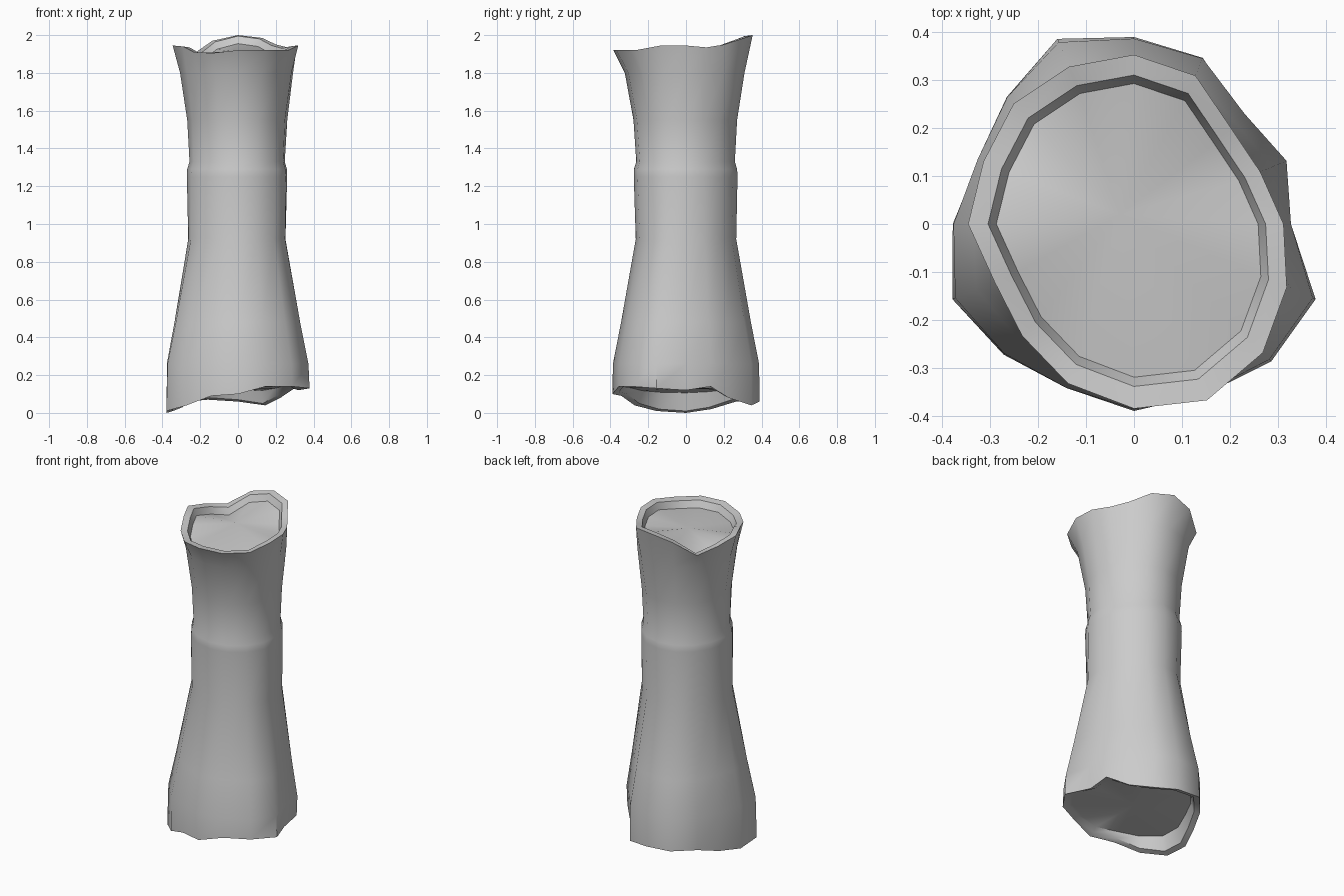
import bpy, bmesh, math

if "Cube" in bpy.data.objects:
    bpy.data.objects.remove(bpy.data.objects["Cube"])

N = 16  # sides, counter-clockwise from +x

# Irregular radius and height of the ragged ends, one value per side
base_r = [.32, .34, .318, .375, .39, .418, .375, .35, .378, .41, .385, .37, .39, .385, .405, .41]
base_z = [.12, .14, .08, .04, .06, .07, .06, .02, 0, .01, .04, .09, .10, .14, .14, .13]
top_r = [.312, .285, .285, .335, .353, .355, .355, .34, .346, .315, .33, .36, .385, .398, .38, .345]
top_z = [1.945, 1.935, 1.95, 1.985, 2.0, 1.97, 1.89, 1.92, 1.945, 1.94, 1.91, 1.905, 1.92, 1.92, 1.92, 1.945]
base_mean = sum(base_r) / N

# Trunk rings: height, mean radius, how much of the base / top outline shows
trunk = [(.26, .375, .85, 0), (.48, .335, .7, 0), (.92, .263, .3, 0),
         (1.25, .27, .15, .15), (1.29, .268, .1, .2), (1.33, .256, .1, .2),
         (1.55, .268, 0, .3), (1.80, .305, 0, .5)]
top_mean = sum(top_r) / N


def ring(bm, radii, heights):
    verts = []
    for i in range(N):
        a = 2 * math.pi * i / N
        verts.append(bm.verts.new((radii[i] * math.cos(a), radii[i] * math.sin(a), heights[i])))
    return verts


def bridge(bm, a, b):
    for i in range(N):
        j = (i + 1) % N
        bm.faces.new((a[i], a[j], b[j], b[i]))


def scaled(values, s):
    return [v * s for v in values]


def raised(values, d):
    return [v + d for v in values]


bm = bmesh.new()

# Recessed lower rim
rings = [ring(bm, scaled(base_r, .86), [.11 + .3 * (z - .08) + .02 for z in base_z]),
         ring(bm, scaled(base_r, .91), raised(base_z, .01)),
         ring(bm, base_r, base_z)]

# Waisted outer wall
for z, r, kb, kt in trunk:
    rad = [r * (1 + kb * (base_r[i] / base_mean - 1) + kt * (top_r[i] / top_mean - 1))
           for i in range(N)]
    rings.append(ring(bm, rad, [z] * N))

# Ragged upper lip turning inwards
rings += [ring(bm, top_r, top_z),
          ring(bm, scaled(top_r, .88), raised(top_z, -.005)),
          ring(bm, scaled(top_r, .83), raised(top_z, -.045))]
for a, b in zip(rings, rings[1:]):
    bridge(bm, a, b)

# Fan caps closing both ends
low = bm.verts.new((0, 0, .13))
high = bm.verts.new((-.03, .02, 1.915))
for i in range(N):
    j = (i + 1) % N
    bm.faces.new((low, rings[0][j], rings[0][i]))
    bm.faces.new((high, rings[-1][i], rings[-1][j]))

bmesh.ops.recalc_face_normals(bm, faces=bm.faces[:])
mesh = bpy.data.meshes.new("stump_column")
bm.to_mesh(mesh)
bm.free()
obj = bpy.data.objects.new("stump_column", mesh)
bpy.context.collection.objects.link(obj)
bpy.context.view_layer.objects.active = obj
obj.select_set(True)
bpy.ops.object.shade_smooth_by_angle(angle=math.radians(50))
